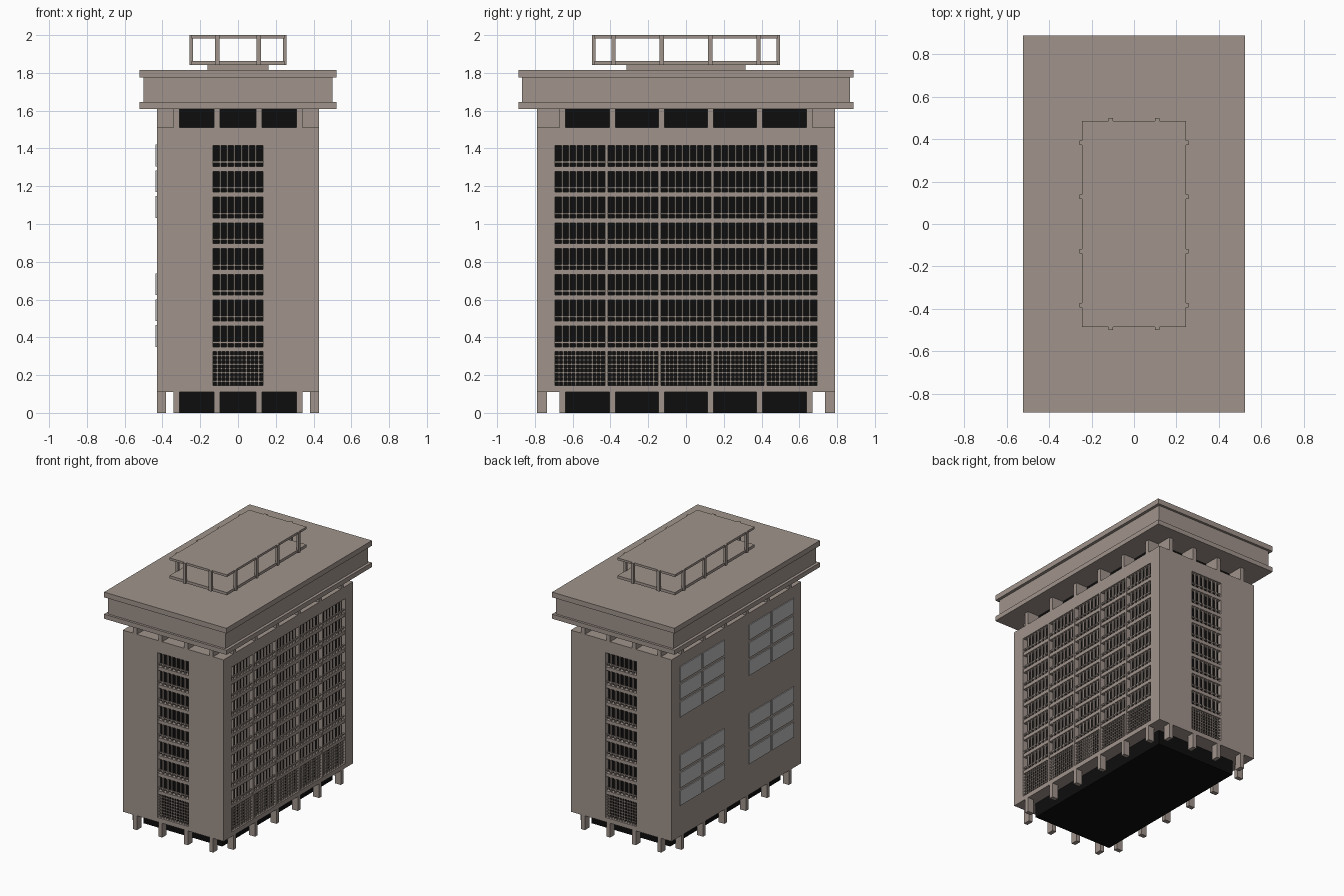
import bpy, bmesh
from mathutils import Vector

if "Cube" in bpy.data.objects:
    bpy.data.objects.remove(bpy.data.objects["Cube"], do_unlink=True)


def material(name, rgb):
    m = bpy.data.materials.new(name)
    m.use_nodes = True
    m.diffuse_color = (*rgb, 1)
    bsdf = next(n for n in m.node_tree.nodes if n.type == 'BSDF_PRINCIPLED')
    bsdf.inputs["Base Color"].default_value = (*rgb, 1)
    bsdf.inputs["Roughness"].default_value = 0.8
    return m


STONE = material("warm_grey_stone", (0.35, 0.295, 0.26))
BLACK = material("black_interior", (0.004, 0.004, 0.004))
GLASS = material("pale_grey_glass", (0.50, 0.50, 0.50))


def build(name, boxes, mat):
    """One object from a list of (low corner, high corner) boxes."""
    bm = bmesh.new()
    for a, b in boxes:
        lo = Vector(map(min, a, b))
        hi = Vector(map(max, a, b))
        verts = bmesh.ops.create_cube(bm, size=1)["verts"]
        for v in verts:
            v.co = Vector(((lo[i] + hi[i]) / 2 + v.co[i] * (hi[i] - lo[i])) for i in range(3))
    mesh = bpy.data.meshes.new(name)
    bm.to_mesh(mesh)
    bm.free()
    mesh.materials.append(mat)
    obj = bpy.data.objects.new(name, mesh)
    bpy.context.collection.objects.link(obj)
    return obj


def slab(x, y, z0, z1):
    return ((-x, -y, z0), (x, y, z1))


X, Y = 0.43, 0.79            # half width and half depth of the tower
BASE, TOP = 0.11, 1.51       # underside and top of the tower walls
WALL = 0.035                 # wall thickness, also the window recess
CORE_X, CORE_Y = 0.335, 0.67
SIDE_COLS = (-0.655, -0.39, -0.13, 0.13, 0.39, 0.655)
FRONT_COLS = (-0.325, -0.11, 0.11, 0.325)
FLOORS = [0.35 + 0.1365 * i for i in range(8)]
FLOOR_H = 0.11
LATTICE = (0.145, 0.325)
SIDE_BAYS = [(c - 0.132, c + 0.132) for c in (-0.562, -0.281, 0, 0.281, 0.562)]
FRONT_BAYS = [(-0.132, 0.132)]

# Recessed ground floor and attic floor behind the columns
build("ground_floor_core", [slab(CORE_X, CORE_Y, 0, BASE)], BLACK)
build("attic_core", [slab(CORE_X, CORE_Y, TOP, 1.61)], BLACK)


def column_ring(z0, z1, inner_x, inner_y):
    """Columns along all four edges, reaching from the edge to an inner line."""
    boxes = []
    for s in (-1, 1):
        boxes += [((s * inner_x, c - 0.016, z0), (s * X, c + 0.016, z1)) for c in SIDE_COLS]
        boxes += [((c - 0.016, s * inner_y, z0), (c + 0.016, s * Y, z1)) for c in FRONT_COLS]
    return boxes


build("ground_columns", column_ring(0, BASE, 0.38, 0.735), STONE)
build("attic_fins", column_ring(TOP, 1.61, CORE_X - 0.01, CORE_Y - 0.01), STONE)

# Dark interior with a floor and a ceiling
build("tower_interior", [slab(X - WALL, Y - WALL, BASE + 0.02, TOP - 0.02)], BLACK)
build("tower_floor_and_ceiling", [slab(X - WALL, Y - WALL, BASE, BASE + 0.02),
                                  slab(X - WALL, Y - WALL, TOP - 0.02, TOP)], STONE)


def facade(name, place, half, bays):
    """Wall with window bays; place maps (along, depth, height) to space."""
    wall, bars = [], []

    def add(target, u0, u1, d0, d1, z0, z1):
        target.append((place(u0, d0, z0), place(u1, d1, z1)))

    # Solid ends, piers between bays, and strips above and below
    edges = [-half] + [u for bay in bays for u in bay] + [half]
    for u0, u1 in zip(edges[::2], edges[1::2]):
        add(wall, u0, u1, 0, WALL, BASE, TOP)
    openings = [LATTICE] + [(z, z + FLOOR_H) for z in FLOORS]
    levels = [BASE] + [z for o in openings for z in o] + [TOP]
    for u0, u1 in bays:
        for i, (z0, z1) in enumerate(zip(levels[::2], levels[1::2])):
            setback = 0 if i in (0, len(openings)) else 0.004
            add(wall, u0, u1, setback, WALL, z0, z1)
        # Window mullions and lower rail
        for z in FLOORS:
            for k in range(1, 7):
                u = u0 + (u1 - u0) * k / 7
                add(bars, u - 0.004, u + 0.004, 0.006, 0.022, z, z + FLOOR_H)
            add(bars, u0, u1, 0.008, 0.02, z + 0.018, z + 0.027)
        # Fine lattice of the lowest storey
        z0, z1 = LATTICE
        for k in range(1, 12):
            u = u0 + (u1 - u0) * k / 12
            add(bars, u - 0.003, u + 0.003, 0.01, 0.02, z0, z1)
        for k in range(1, 8):
            z = z0 + (z1 - z0) * k / 8
            add(bars, u0, u1, 0.011, 0.019, z - 0.003, z + 0.003)
    build(name + "_wall", wall, STONE)
    build(name + "_window_bars", bars, STONE)


facade("front", lambda u, d, z: (u, -Y + d, z), X, FRONT_BAYS)
facade("back", lambda u, d, z: (u, Y - d, z), X, FRONT_BAYS)
facade("window_side", lambda u, d, z: (X - d, u, z), Y - WALL, SIDE_BAYS)

# Plain side wall with four groups of flat panes
build("plain_side_wall", [((-X, -Y + WALL, BASE), (-X + WALL, Y - WALL, TOP))], STONE)
panes = []
for i in (0, 1, 2, 5, 6, 7):
    for b in (0, 1, 3, 4):
        u0, u1 = SIDE_BAYS[b]
        panes.append(((-X - 0.007, u0, FLOORS[i]), (-X + 0.002, u1, FLOORS[i] + FLOOR_H + 0.005)))
build("plain_side_panes", panes, GLASS)

# Overhanging cornice
build("cornice_lower_slab", [slab(0.522, 0.886, 1.61, 1.645)], STONE)
build("cornice_band", [slab(0.5, 0.868, 1.645, 1.775)], STONE)
build("cornice_upper_slab", [slab(0.522, 0.886, 1.775, 1.815)], STONE)

# Open rooftop pavilion
build("pavilion_plinth", [slab(0.162, 0.315, 1.815, 1.842)], STONE)
build("pavilion_deck", [slab(0.245, 0.485, 1.842, 1.863)], STONE)
build("pavilion_roof", [slab(0.245, 0.485, 1.983, 2.0)], STONE)
posts = []
for s in (-1, 1):
    posts += [((s * 0.238, y - 0.011, 1.842), (s * 0.257, y + 0.011, 2.0))
              for y in (-0.383, -0.128, 0.128, 0.383)]
    posts += [((x - 0.011, s * 0.478, 1.842), (x + 0.011, s * 0.498, 2.0)) for x in (-0.11, 0.11)]
build("pavilion_posts", posts, STONE)
